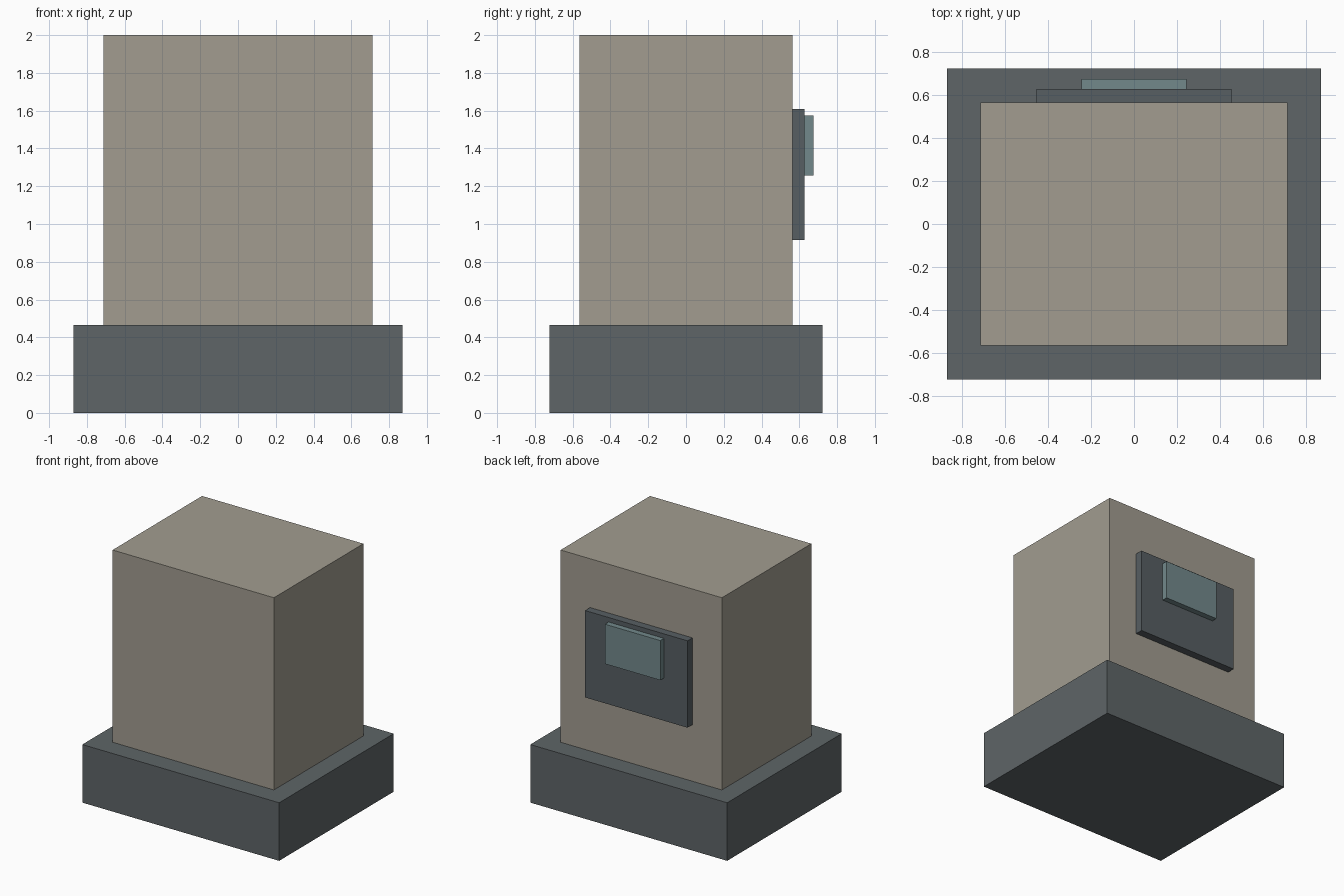
import bpy

if "Cube" in bpy.data.objects:
    bpy.data.objects.remove(bpy.data.objects["Cube"])


def material(name, rgb):
    mat = bpy.data.materials.new(name)
    mat.diffuse_color = (*rgb, 1.0)
    mat.use_nodes = True
    mat.node_tree.nodes["Principled BSDF"].inputs["Base Color"].default_value = mat.diffuse_color
    return mat


def box(name, x, y, z, mat):
    """Axis-aligned box from (min, max) ranges."""
    ranges = (x, y, z)
    bpy.ops.mesh.primitive_cube_add(size=1, location=[(a + b) / 2 for a, b in ranges])
    obj = bpy.context.object
    obj.name = name
    obj.scale = [b - a for a, b in ranges]
    bpy.ops.object.transform_apply(location=False, rotation=False, scale=True)
    obj.data.materials.append(mat)
    return obj


stone = material("warm_stone", (0.36, 0.335, 0.28))
slate = material("dark_slate", (0.112, 0.13, 0.136))
panel = material("dark_panel", (0.095, 0.113, 0.123))
teal = material("muted_teal", (0.17, 0.25, 0.26))

# Plinth and main block
box("plinth", (-0.87, 0.87), (-0.723, 0.723), (0, 0.464), slate)
box("main_block", (-0.713, 0.713), (-0.565, 0.565), (0.464, 2), stone)

# Raised panel on the back, with a small screen on it
box("back_panel", (-0.453, 0.453), (0.565, 0.628), (0.916, 1.61), panel)
box("screen", (-0.245, 0.245), (0.628, 0.674), (1.257, 1.574), teal)
